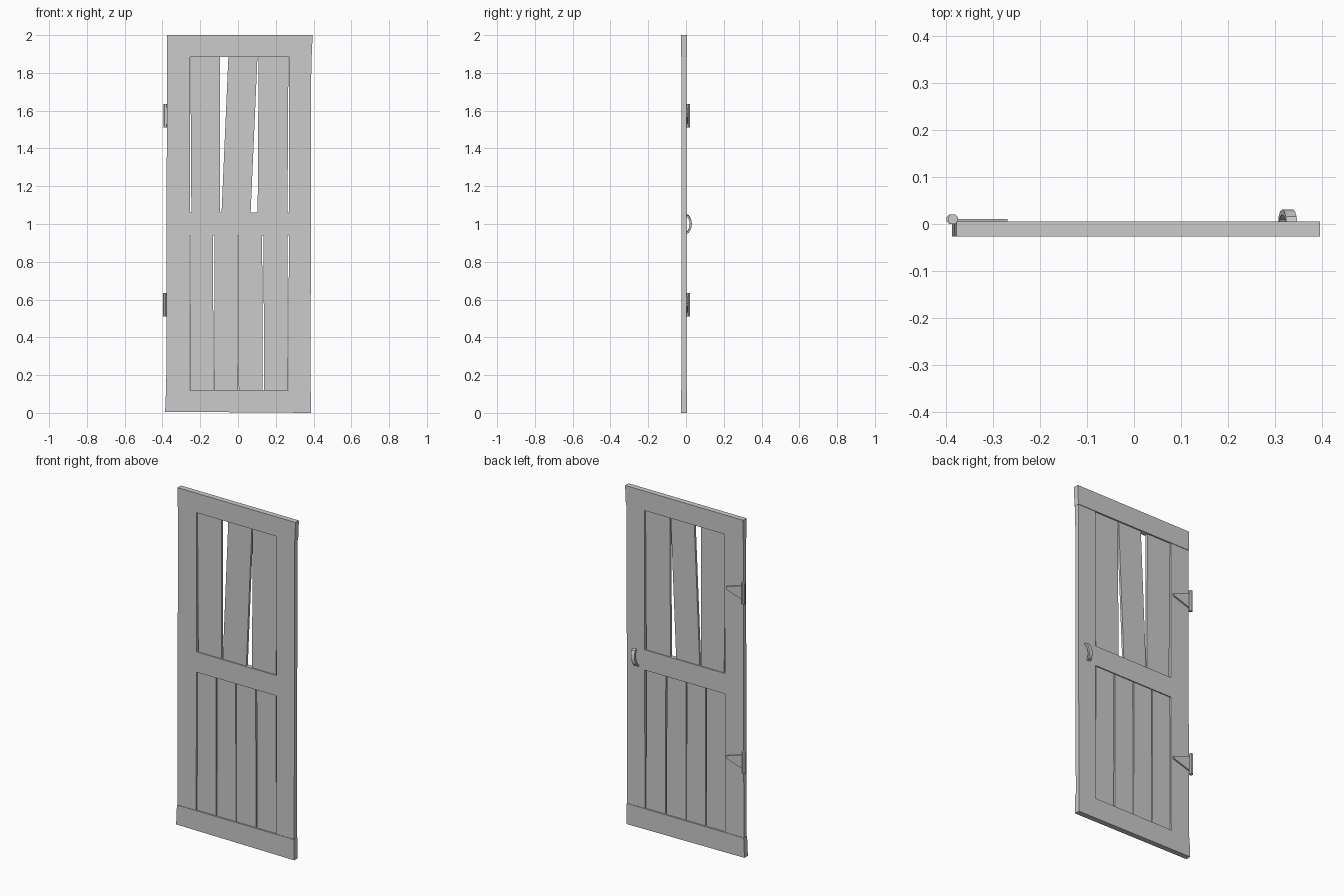
import bpy, bmesh, math
from mathutils import Matrix, Vector

if "Cube" in bpy.data.objects:
    bpy.data.objects.remove(bpy.data.objects["Cube"])


def prism(name, pts, depth, matrix=None):
    """Extrude a closed 3D outline along the vector depth."""
    bm = bmesh.new()
    face = bm.faces.new([bm.verts.new(p) for p in pts])
    ext = bmesh.ops.extrude_face_region(bm, geom=[face])
    moved = [v for v in ext["geom"] if isinstance(v, bmesh.types.BMVert)]
    bmesh.ops.translate(bm, verts=moved, vec=Vector(depth))
    if matrix:
        bmesh.ops.transform(bm, matrix=matrix, verts=bm.verts)
    bmesh.ops.recalc_face_normals(bm, faces=bm.faces)
    mesh = bpy.data.meshes.new(name)
    bm.to_mesh(mesh)
    bm.free()
    ob = bpy.data.objects.new(name, mesh)
    bpy.context.collection.objects.link(ob)
    return ob


def board(name, outline, y0, y1):
    """Flat board from an x/z outline between two y planes."""
    return prism(name, [(x, y0, z) for x, z in outline], (0, y1 - y0, 0))


RAIL = (-0.027, 0.005)
STILE = (-0.024, 0.002)
PLANK = (-0.018, -0.004)

# Top and bottom rails, slightly crooked and thicker than the stiles
board("top_rail", [(-0.377, 1.885), (0.39, 1.885), (0.395, 2.0), (-0.377, 2.0)], *RAIL)
board("bottom_rail", [(-0.386, 0.006), (0.387, 0.0), (0.385, 0.122), (-0.381, 0.122)], *RAIL)

# Side stiles and middle rail
board("left_stile", [(-0.38, 0.122), (-0.257, 0.122), (-0.254, 1.885), (-0.376, 1.885)], *STILE)
board("right_stile", [(0.268, 0.122), (0.384, 0.122), (0.388, 1.885), (0.27, 1.885)], *STILE)
board("middle_rail", [(-0.256, 0.94), (0.269, 0.94), (0.269, 1.06), (-0.256, 1.06)], *STILE)

# Recessed planks: x at bottom left, bottom right, top right, top left
upper = [(-0.247, -0.094, -0.096, -0.252), (-0.087, 0.067, 0.103, -0.051),
         (0.104, 0.262, 0.267, 0.109)]
lower = [(-0.255, -0.130, -0.132, -0.251), (-0.126, -0.001, -0.003, -0.124),
         (0.004, 0.130, 0.128, 0.002), (0.138, 0.264, 0.261, 0.135)]
for label, planks, z0, z1 in (("upper", upper, 1.06, 1.885), ("lower", lower, 0.122, 0.94)):
    for i, (a, b, c, d) in enumerate(planks):
        board(f"{label}_plank_{i + 1}", [(a, z0), (b, z0), (c, z1), (d, z1)], *PLANK)

# Hinges: eight-sided barrel with a tapered strap on the back
for label, x, z in (("upper", -0.384, 1.573), ("lower", -0.388, 0.573)):
    ring = [(x + 0.0112 * math.cos(math.tau * (k + 0.5) / 8),
             0.010 + 0.0112 * math.sin(math.tau * (k + 0.5) / 8), z - 0.062) for k in range(8)]
    prism(f"{label}_hinge_barrel", ring, (0, 0, 0.124))
    board(f"{label}_hinge_strap", [(x, z - 0.045), (-0.268, z - 0.007),
                                   (-0.268, z + 0.007), (x, z + 0.045)], 0.001, 0.011)

# Handle: crescent pull, leaning a little
N = 6
angles = [math.pi * (k / N - 0.5) for k in range(N + 1)]
outer = [(0, 0.031 * math.cos(a), 0.052 * math.sin(a)) for a in angles]
inner = [(0, 0.019 * math.cos(a), 0.042 * math.sin(a)) for a in reversed(angles)]
outline = [(-0.0115, y, z) for _, y, z in outer + inner]
lean = Matrix.Translation((0.326, 0, 1.0)) @ Matrix.Rotation(math.radians(10), 4, 'Y')
prism("handle", outline, (0.023, 0, 0), lean)
